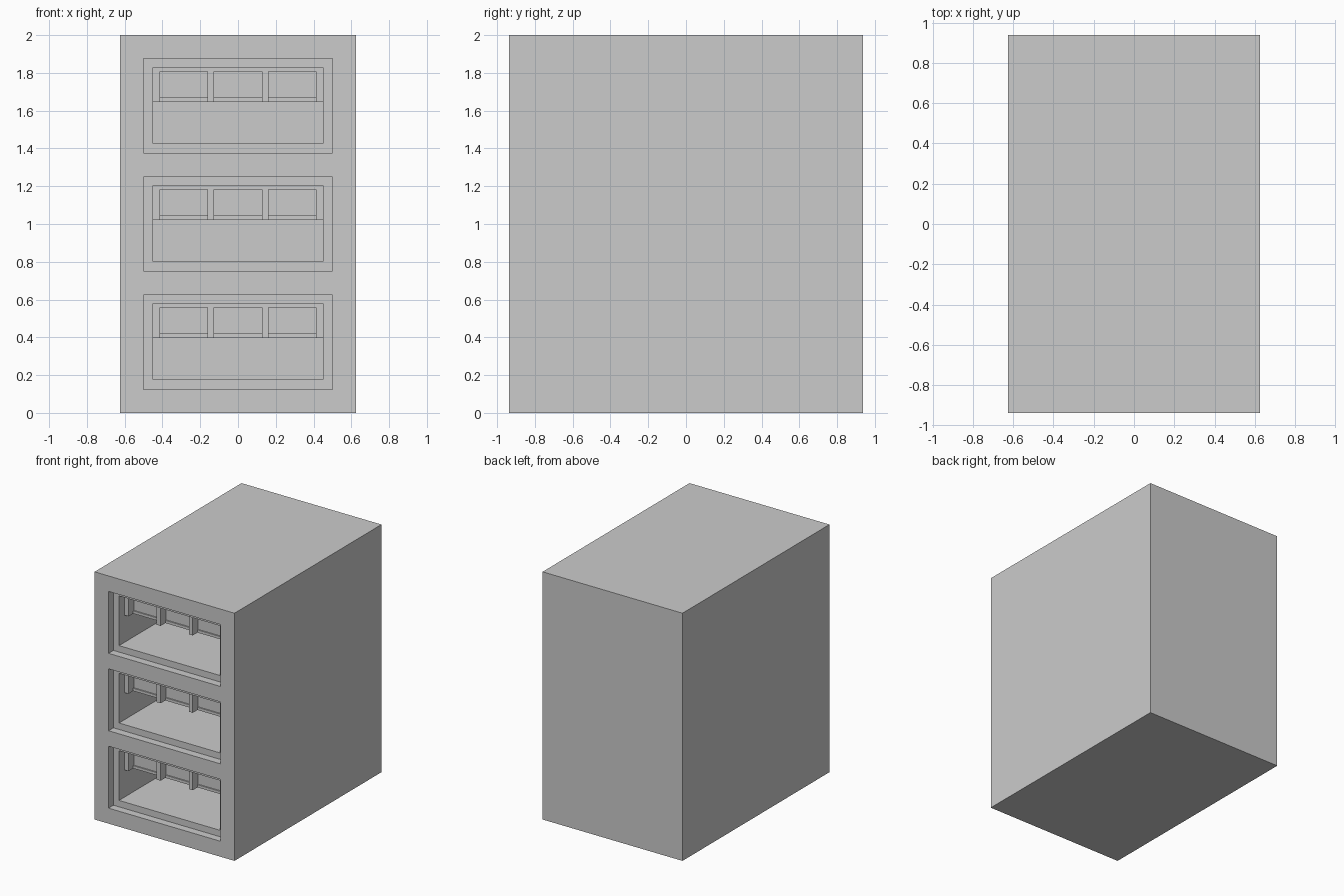
import bpy

if "Cube" in bpy.data.objects:
    bpy.data.objects.remove(bpy.data.objects["Cube"])

FRONT = -0.9375


def box(name, x0, x1, y0, y1, z0, z1):
    bpy.ops.mesh.primitive_cube_add(size=1, location=((x0 + x1) / 2, (y0 + y1) / 2, (z0 + z1) / 2))
    ob = bpy.context.object
    ob.name = name
    ob.scale = (x1 - x0, y1 - y0, z1 - z0)
    bpy.ops.object.transform_apply(location=True, rotation=False, scale=True)
    return ob


def carve(body, x0, x1, d0, d1, z0, z1):
    """Cut a box out of the body; d is depth behind the front face."""
    cutter = box("cutter", x0, x1, FRONT + d0, FRONT + d1, z0, z1)
    cutter.hide_render = True
    bpy.context.view_layer.objects.active = body
    mod = body.modifiers.new("carve", 'BOOLEAN')
    mod.operation = 'DIFFERENCE'
    mod.solver = 'EXACT'
    mod.object = cutter
    bpy.ops.object.modifier_apply(modifier=mod.name)
    bpy.data.objects.remove(cutter, do_unlink=True)


# Outer cabinet
cabinet = box("cabinet", -0.625, 0.625, FRONT, -FRONT, 0, 2)

# Three stacked bays
for i in range(3):
    z = 0.125 + 0.625 * i
    # stepped front recess, shallow upper chamber and deep lower cavity
    carve(cabinet, -0.5, 0.5, -0.1, 0.0625, z, z + 0.5)
    carve(cabinet, -0.45, 0.45, 0.03, 0.13, z + 0.052, z + 0.453)
    carve(cabinet, -0.45, 0.45, 0.1, 1.75, z + 0.052, z + 0.272)
    # three pockets, leaving four hanging posts and a thin set-back sill
    for x in (-0.287, 0, 0.287):
        carve(cabinet, x - 0.126, x + 0.126, 0.1, 0.19, z + 0.2, z + 0.432)
        carve(cabinet, x - 0.126, x + 0.126, 0.15, 0.2, z + 0.294, z + 0.432)
